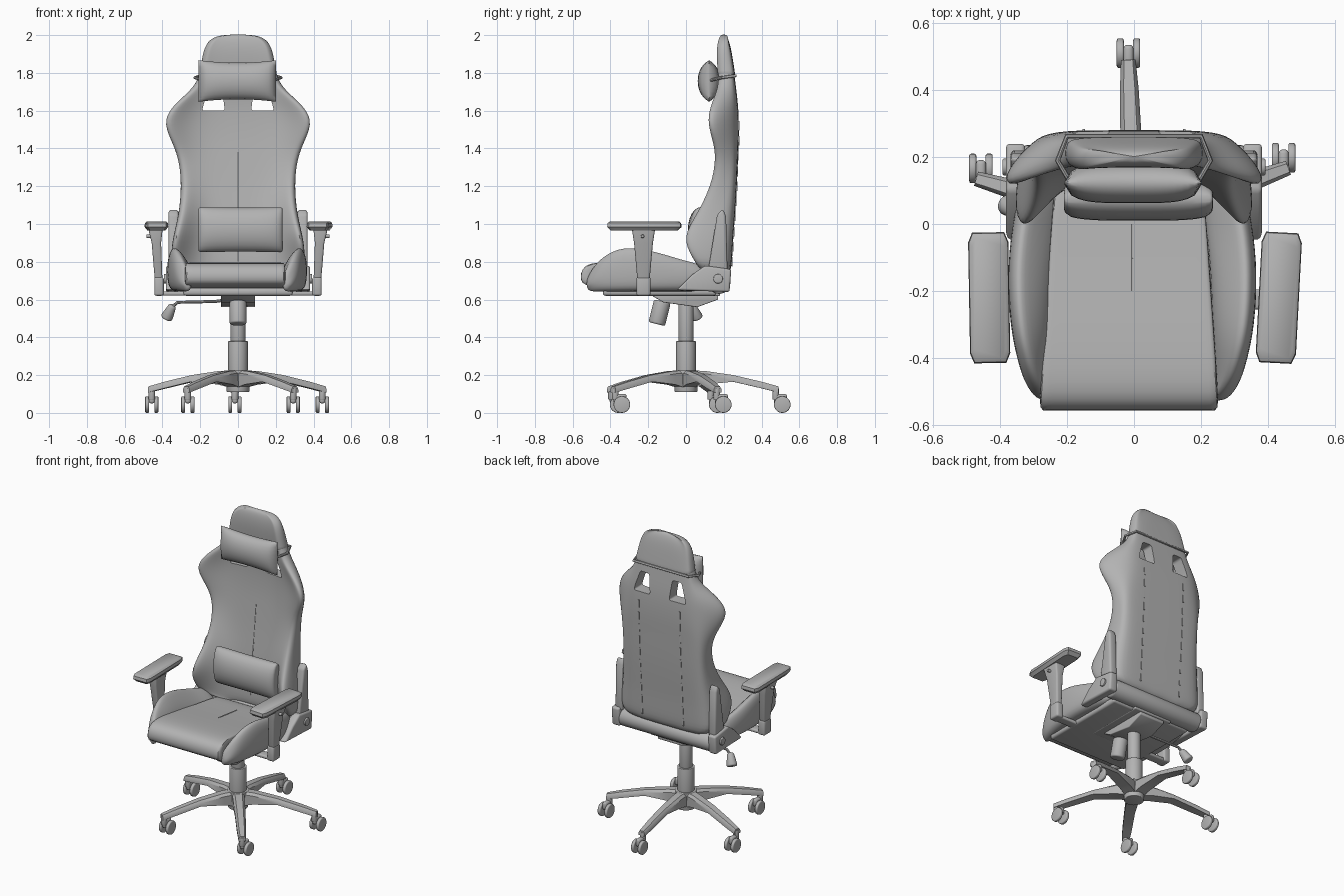
import bpy, bmesh
from math import sin, cos, pi, radians, sqrt
from mathutils import Vector, Matrix

if "Cube" in bpy.data.objects:
    bpy.data.objects.remove(bpy.data.objects["Cube"])

grey = bpy.data.materials.new("plain_grey")
grey.use_nodes = True
grey.diffuse_color = (0.45, 0.45, 0.45, 1)
grey.node_tree.nodes["Principled BSDF"].inputs["Base Color"].default_value = grey.diffuse_color


def finish(name, bm, subsurf=0, bevel=0, cutters=()):
    """Turn a bmesh into a smooth shaded object with its modifiers baked in."""
    bmesh.ops.recalc_face_normals(bm, faces=bm.faces)
    mesh = bpy.data.meshes.new(name)
    bm.to_mesh(mesh)
    bm.free()
    ob = bpy.data.objects.new(name, mesh)
    bpy.context.collection.objects.link(ob)
    if bevel:
        mod = ob.modifiers.new("bevel", "BEVEL")
        mod.width, mod.segments, mod.limit_method = bevel, 3, "ANGLE"
    if subsurf:
        mod = ob.modifiers.new("subsurf", "SUBSURF")
        mod.levels = mod.render_levels = subsurf
    for cutter in cutters:
        mod = ob.modifiers.new("cut", "BOOLEAN")
        mod.object, mod.operation, mod.solver = cutter, "DIFFERENCE", "EXACT"
    graph = bpy.context.evaluated_depsgraph_get()
    ob.data = bpy.data.meshes.new_from_object(ob.evaluated_get(graph))
    ob.modifiers.clear()
    ob.data.materials.clear()
    ob.data.materials.append(grey)
    for cutter in cutters:
        bpy.data.objects.remove(cutter)
    bpy.ops.object.select_all(action="DESELECT")
    ob.select_set(True)
    bpy.context.view_layer.objects.active = ob
    bpy.ops.object.shade_smooth_by_angle(angle=radians(40))
    return ob


def loft(name, rings, **options):
    """Skin a list of closed rings and cap both ends."""
    bm = bmesh.new()
    loops = [[bm.verts.new(p) for p in ring] for ring in rings]
    count = len(loops[0])
    for a, b in zip(loops, loops[1:]):
        for i in range(count):
            j = (i + 1) % count
            bm.faces.new((a[i], a[j], b[j], b[i]))
    bm.faces.new(loops[0])
    bm.faces.new(loops[-1])
    return finish(name, bm, **options)


def prism(name, outline, x0, x1, bevel=0.012):
    return loft(name, [[(x, y, z) for y, z in outline] for x in (x0, x1)], bevel=bevel)


def box(name, centre, size, bevel=0.008, turn=0):
    bm = bmesh.new()
    place = Matrix.Translation(centre) @ Matrix.Rotation(turn, 4, "Z") @ Matrix.Diagonal((*size, 1))
    bmesh.ops.create_cube(bm, size=1, matrix=place)
    return finish(name, bm, bevel=bevel)


def rod(name, start, end, r0, r1=None, bevel=0.004):
    start, end = Vector(start), Vector(end)
    axis = end - start
    place = Matrix.Translation((start + end) / 2) @ axis.to_track_quat("Z", "Y").to_matrix().to_4x4()
    bm = bmesh.new()
    bmesh.ops.create_cone(bm, cap_ends=True, segments=28, radius1=r0,
                          radius2=r0 if r1 is None else r1, depth=axis.length, matrix=place)
    return finish(name, bm, bevel=bevel)


def tube(name, points, radius, closed=False):
    curve = bpy.data.curves.new(name, "CURVE")
    curve.dimensions, curve.bevel_depth, curve.bevel_resolution = "3D", radius, 2
    line = curve.splines.new("POLY")
    line.points.add(len(points) - 1)
    line.use_cyclic_u = closed
    for spot, p in zip(line.points, points):
        spot.co = (*p, 1)
    ob = bpy.data.objects.new(name, curve)
    bm = bmesh.new()
    bm.from_mesh(ob.to_mesh())
    bpy.data.objects.remove(ob)
    return finish(name, bm)


def pillow(name, centre, half, pinch, end):
    """Stuffed cushion: half sizes, pinch of the middle, thickness kept at the ends."""
    rings = []
    for i in range(21):
        u = i / 10 - 1
        thick = half[1] * (end + (1 - end) * sqrt(1 - u ** 4))
        tall = half[2] * (1 - pinch * (1 - u * u))
        rings.append([(centre[0] + half[0] * u, centre[1] + thick * cos(a), centre[2] + tall * sin(a))
                      for a in (k * pi / 12 for k in range(24))])
    return loft(name, rings, bevel=0.01 if end > 0.1 else 0)


# Five-legged base with twin-wheel casters
LEG = [(.02, .036, .225, .13), (.1, .036, .222, .15), (.25, .032, .2, .165),
       (.4, .028, .165, .13), (.49, .022, .14, .108)]
for n in range(5):
    turn = radians(92 + 72 * n)
    out, side = Vector((cos(turn), sin(turn), 0)), Vector((-sin(turn), cos(turn), 0))
    rings = []
    for r, w, top, low in LEG:
        cross = [(w, low), (w, top - .015), (w * .6, top), (-w * .6, top), (-w, top - .015), (-w, low)]
        rings.append([out * r + side * s + Vector((0, 0, z)) for s, z in cross])
    loft("base_leg", rings)
    x, y, _ = out * .475
    rod("caster_stem", (x, y, .07), (x, y, .13), .018)
    y += .035
    box("caster_hood", (x, y - .01, .075), (.03, .07, .05), .012)
    for s in (-1, 1):
        rod("caster_wheel", (x + s * .014, y, .044), (x + s * .035, y, .044), .044, bevel=.006)

# Gas column and tilt mechanism
rod("base_hub", (0, 0, .11), (0, 0, .225), .06, .065)
rod("column_sleeve", (0, 0, .13), (0, 0, .38), .052)
rod("column_piston", (0, 0, .37), (0, 0, .59), .04)
prism("tilt_mechanism", [(-.18, .62), (-.12, .585), (.06, .56), (.17, .6), (.17, .63), (-.18, .63)], -.09, .09)
box("mechanism_plate", (0, -.02, .628), (.28, .4, .02))
rod("tension_knob", (0, -.155, .47), (0, -.125, .59), .045, bevel=.01)
tube("lever_rod", [(-.05, .02, .6), (-.12, .02, .59), (-.32, .03, .585), (-.35, .035, .56)], .008)
rod("lever_paddle", (-.345, .03, .57), (-.38, .06, .5), .02, .034, bevel=.012)

# Seat cushion, wider towards the front
SEAT = [(-.52, .65), (-.565, .7), (-.55, .78), (-.46, .805), (-.2, .77), (0, .745), (.16, .735), (.18, .65)]
rings = []
for u in (-1, -.97, -.5, 0, .5, .97, 1):
    rings.append([(-.015 + u * (.232 - .07 * y), y, z) for y, z in SEAT])
loft("seat_cushion", rings, subsurf=2)
box("seat_pan", (0, -.14, .64), (.58, .6, .04), .015)
tube("seat_seam", [(-.008, -.2, .768), (-.008, 0, .744)], .005)

# Seat side bolsters: y, inner x, outer x, crest height
BOLSTER = [(-.53, .24, .285, .72), (-.47, .24, .325, .81), (-.4, .24, .345, .86), (-.31, .235, .365, .89),
           (-.15, .23, .375, .86), (0, .215, .36, .81), (.13, .2, .33, .785)]
for s in (-1, 1):
    loft("seat_bolster", [[(s * x - .005, y, z) for x, z in (
        (a, .65), (b - .03, .635), (b, .68), (b, top - .05), (b - .025, top), (b - .055, top - .015),
        (a, max(.7, top - .11)))] for y, a, b, top in BOLSTER], subsurf=2)

# Backrest rows: height, half width, rear panel half width, rear y, wing front y, middle front y
BACK = [(.71, .34, .31, .235, .1, .13), (.82, .365, .32, .245, .02, .13), (.93, .35, .32, .25, -.035, .14),
        (1.05, .315, .3, .26, .045, .15), (1.2, .302, .28, .27, .125, .17), (1.35, .32, .27, .275, .155, .185),
        (1.45, .37, .26, .28, .13, .195), (1.55, .41, .25, .28, .1, .2), (1.64, .345, .24, .275, .125, .2),
        (1.72, .24, .2, .265, .165, .19), (1.8, .203, .18, .255, .17, .18), (1.9, .188, .16, .24, .163, .17),
        (1.97, .165, .13, .225, .17, .175), (2.005, .1, .08, .21, .185, .185)]


def back_ring(row, grow=0):
    z, w, wb, yb, yw, yc = row
    w, wb, yb, yw, yc = w + grow, wb + grow, yb + grow, yw - grow, yc - grow
    half = [(wb * .6, yb), (wb, yb - .005), ((w + wb) / 2 + .005, (yb + yw) / 2 + .03), (w, yw + .03),
            (w - .025, yw), (w * .78, yw * .6 + yc * .4), (w * .5, yc)]
    return ([(0, yb, z)] + [(x, y, z) for x, y in half] + [(0, yc, z)]
            + [(-x, y, z) for x, y in reversed(half)])


def back_value(z, column):
    for a, b in zip(BACK, BACK[1:]):
        if a[0] <= z <= b[0]:
            return a[column] + (b[column] - a[column]) * (z - a[0]) / (b[0] - a[0])


# Backrest shell with two belt openings
cutters = []
for s in (-1, 1):
    hole = [(.07, 1.6), (.19, 1.6), (.18, 1.64), (.15, 1.73), (.085, 1.73)]
    cutter = loft("belt_cutter", [[(s * x, y, z) for x, z in hole] for y in (0, .5)], bevel=.012)
    cutter.hide_render = True
    cutters.append(cutter)
loft("backrest", [back_ring(row) for row in BACK], subsurf=2, cutters=cutters)
loft("headrest_cap", [back_ring((1.775, .213, .187, .259, .169, .183), .004)]
     + [back_ring(row, .004) for row in BACK[10:-1]] + [back_ring(BACK[-1])], subsurf=2)
rod("backrest_lower_roll", (-.335, .175, .69), (.335, .175, .69), .06, bevel=.015)

# Stitching on the rear and seams on the front
for x in (-.15, .15):
    for k in range(10):
        z = .8 + k * .08
        box("rear_stitch", (x, back_value(z, 3), z), (.007, .006, .05), 0)
for x, low, top in ((-.14, .8, 1.56), (0, .8, 1.38), (.14, .8, 1.56)):
    heights = [low + (top - low) * k / 12 for k in range(13)]
    tube("front_seam", [(x, back_value(z, 5) + .002, z) for z in heights], .004)

# Pillows and neck strap
pillow("head_pillow", (-.003, .122, 1.757), (.205, .06, .11), .12, .05)
pillow("lumbar_pillow", (.013, .075, .97), (.222, .065, .12), .03, .6)
tube("neck_strap", [(-.19, .125, 1.76), (-.228, .19, 1.775), (-.2, .262, 1.785), (.2, .262, 1.785),
                    (.228, .19, 1.775), (.19, .125, 1.76)], .008)

# Hinge covers and armrests on both sides
box("armrest_crossbar", (0, -.225, .632), (.86, .06, .022))
for s in (-1, 1):
    prism("hinge_cover", [(-.05, .65), (.23, .64), (.24, .76), (.1, .78), (.03, .73)], s * .325, s * .382)
    prism("recline_arm", [(.115, .74), (.22, .74), (.212, 1.04), (.195, 1.08), (.165, 1.05)], s * .315, s * .368)
    rod("hinge_bolt", (s * .37, .17, .71), (s * .392, .17, .71), .025)
    box("armrest_foot", (s * .418, -.225, .67), (.05, .075, .1), .012)
    rings = [[(s * (x + dx), -.225 + dy, z) for dx, dy in ((-w, -d), (w, -d), (w, d), (-w, d))]
             for z, x, w, d in ((.7, .42, .02, .032), (.9, .432, .025, .05), (.975, .437, .038, .062))]
    loft("armrest_post", rings, bevel=.01)
    rod("armrest_button", (s * .45, -.23, .935), (s * .485, -.23, .935), .009)
    centre = Vector((s * .432, -.22, 0))
    tilt = Matrix.Rotation(radians(-3 if s > 0 else 1), 3, "Z")
    pad = [(-.8, -1), (.8, -1), (1, -.85), (1, .85), (.8, 1), (-.8, 1), (-1, .85), (-1, -.85)]
    loft("armrest_pad", [[centre + tilt @ Vector((x * w, y * d, z)) for x, y in pad]
                         for z, w, d in ((.965, .045, .175), (.985, .06, .195), (1.005, .058, .192),
                                         (1.014, .048, .18))])
